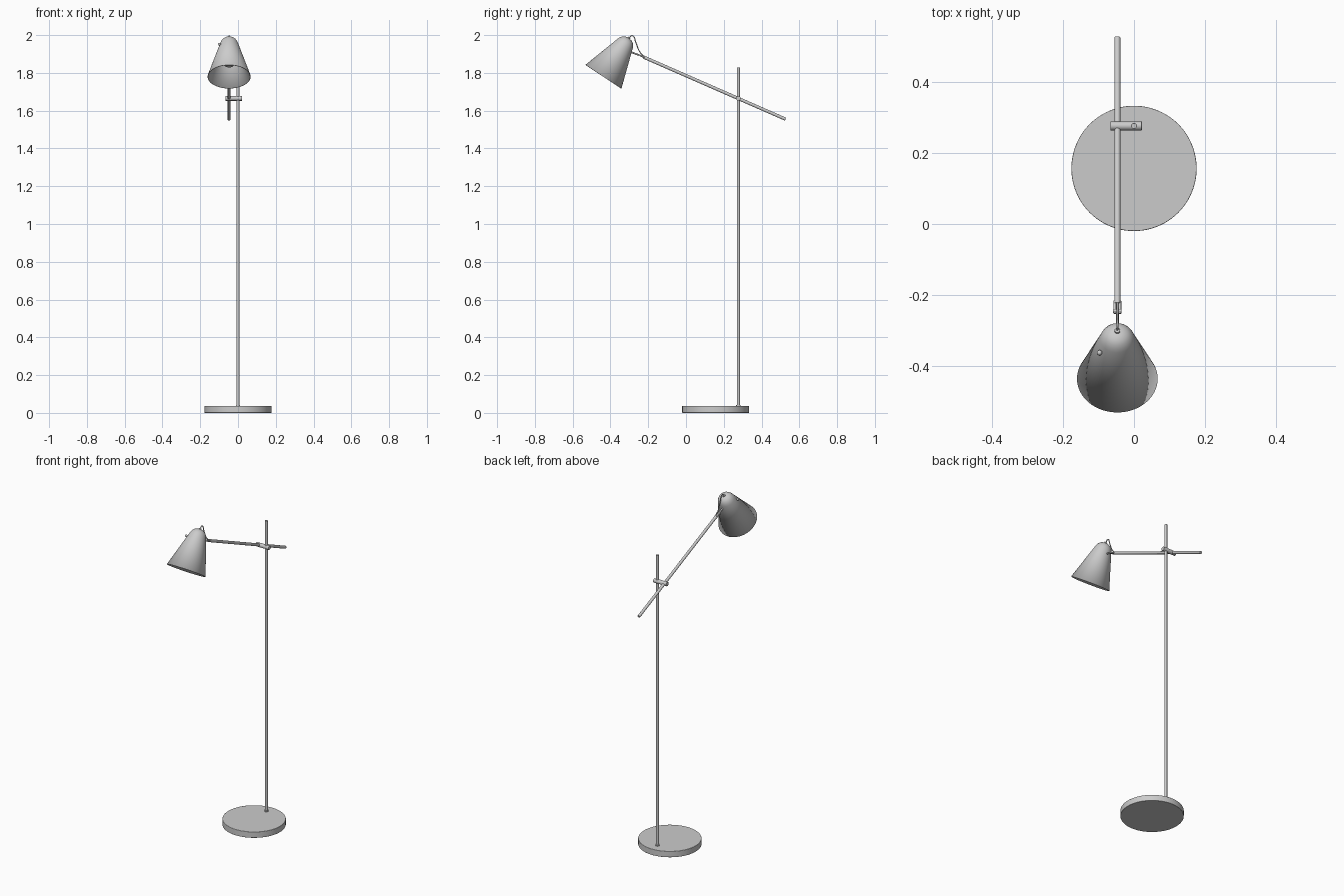
import bpy, math
from mathutils import Vector

if "Cube" in bpy.data.objects:
    bpy.data.objects.remove(bpy.data.objects["Cube"])

ARM_X = -0.047
AXIS = Vector((0, 0.55, 0.835)).normalized()      # shade axis, rim towards crown
RIM = Vector((ARM_X, -0.437, 1.780))              # centre of the shade opening


def finish(ob, name, angle=35):
    ob.name = name
    bpy.ops.object.select_all(action='DESELECT')
    ob.select_set(True)
    bpy.context.view_layer.objects.active = ob
    bpy.ops.object.shade_smooth_by_angle(angle=math.radians(angle))
    return ob


def rod(name, a, b, r, verts=32, bevel=0.0):
    a, b = Vector(a), Vector(b)
    d = b - a
    bpy.ops.mesh.primitive_cylinder_add(vertices=verts, radius=r, depth=d.length, location=(a + b) / 2)
    ob = bpy.context.object
    ob.rotation_euler = d.to_track_quat('Z', 'Y').to_euler()
    if bevel:
        m = ob.modifiers.new("bevel", 'BEVEL')
        m.width, m.segments = bevel, 3
    return finish(ob, name)


def ball(name, loc, r):
    bpy.ops.mesh.primitive_uv_sphere_add(segments=20, ring_count=12, radius=r, location=loc)
    return finish(bpy.context.object, name, 60)


def lathe(name, profile, origin, axis, n=64):
    verts = [(r * math.cos(2 * math.pi * i / n), r * math.sin(2 * math.pi * i / n), t)
             for r, t in profile for i in range(n)]
    faces = [(k * n + i, k * n + (i + 1) % n, (k + 1) * n + (i + 1) % n, (k + 1) * n + i)
             for k in range(len(profile) - 1) for i in range(n)]
    faces.append(tuple((len(profile) - 1) * n + i for i in range(n)))
    me = bpy.data.meshes.new(name)
    me.from_pydata(verts, [], faces)
    ob = bpy.data.objects.new(name, me)
    bpy.context.collection.objects.link(ob)
    ob.location = origin
    ob.rotation_euler = axis.to_track_quat('Z', 'Y').to_euler()
    return finish(ob, name)


# Base and upright pole
rod("base", (0, 0.157, 0), (0, 0.157, 0.037), 0.177, 96, 0.002)
rod("pole", (0, 0.277, 0.03), (0, 0.277, 1.828), 0.008, 32, 0.001)
rod("pole_collar", (0, 0.277, 0.036), (0, 0.277, 0.043), 0.011)

# Tilted arm
tail = Vector((ARM_X, 0.527, 1.555))
head = Vector((ARM_X, -0.225, 1.884))
arm_dir = (head - tail).normalized()
rod("arm", tail, head, 0.0085, 32, 0.001)

# Clamp joining pole and arm
rod("clamp", (-0.067, 0.277, 1.665), (0.022, 0.277, 1.665), 0.0125, 32, 0.001)

# Hinge at the arm tip: two fork plates, pin and lug
for s, side in ((-1, "left"), (1, "right")):
    off = Vector((s * 0.007, 0, 0))
    rod("fork_" + side, head - arm_dir * 0.008 + off, head + arm_dir * 0.03 + off, 0.004, 16)
pivot = head + arm_dir * 0.023
rod("hinge_pin", pivot - Vector((0.012, 0, 0)), pivot + Vector((0.012, 0, 0)), 0.005, 20)
rod("shade_lug", pivot, (ARM_X, -0.296, 1.912), 0.0045, 20)

# Shade: rounded cone, open at the bottom
shade = lathe("shade", [(0.114, 0), (0.051, 0.198), (0.0485, 0.207), (0.044, 0.218), (0.037, 0.229),
                        (0.028, 0.237), (0.017, 0.242), (0.006, 0.244)], RIM, AXIS)
sol = shade.modifiers.new("wall", 'SOLIDIFY')
sol.thickness, sol.offset = 0.003, -1

# Lamp socket inside the shade
rod("socket", RIM + AXIS * 0.075, RIM + AXIS * 0.236, 0.027, 40, 0.003)

# Switch knob on the side of the shade
knob_dir = Vector((-0.83, 0, 0)) + Vector((0, -0.835, 0.55)) * 0.55
knob_base = RIM + AXIS * 0.184 + knob_dir * 0.053
rod("switch_stem", knob_base, knob_base + knob_dir * 0.008, 0.005, 16)
ball("switch_knob", knob_base + knob_dir * 0.008, 0.0075)

# Cord from the crown down to the arm tip
crown = RIM + AXIS * 0.243
rod("cord_grommet", crown - AXIS * 0.006, crown + AXIS * 0.006, 0.008, 20, 0.001)
cu = bpy.data.curves.new("cord", 'CURVE')
cu.dimensions = '3D'
cu.bevel_depth, cu.bevel_resolution, cu.use_fill_caps = 0.0028, 3, True
sp = cu.splines.new('BEZIER')
pts = [(-0.302, 1.984), (-0.284, 1.997), (-0.266, 1.962), (-0.247, 1.915), (-0.222, 1.886)]
sp.bezier_points.add(len(pts) - 1)
for p, (y, z) in zip(sp.bezier_points, pts):
    p.co = (ARM_X, y, z)
    p.handle_left_type = p.handle_right_type = 'AUTO'
bpy.context.collection.objects.link(bpy.data.objects.new("cord", cu))
